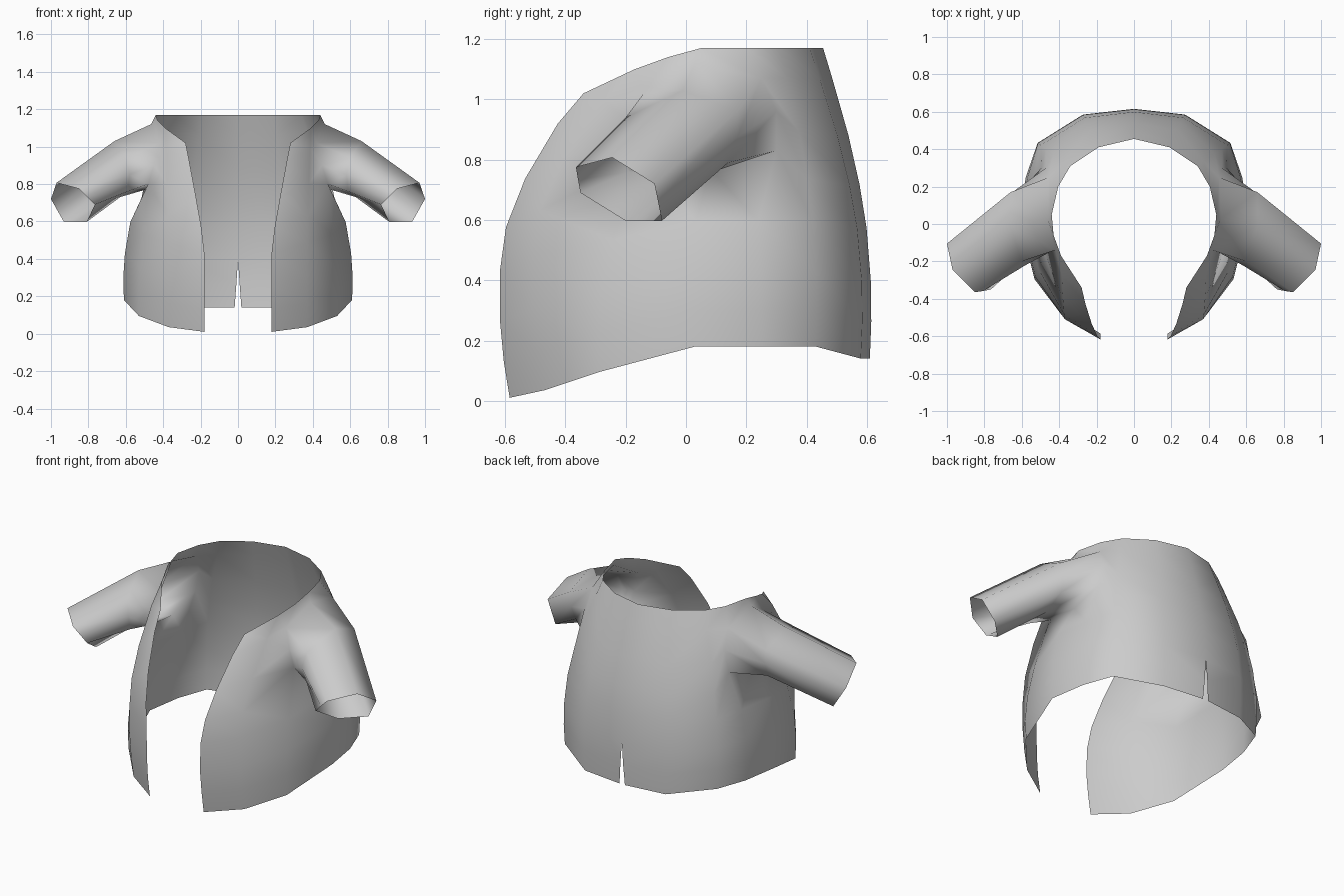
import bpy, bmesh
from mathutils import Vector

if "Cube" in bpy.data.objects:
    bpy.data.objects.remove(bpy.data.objects["Cube"])

# Half body: columns from centre back round to the front edge (hem point, neckline point)
columns = [
    ((0, .61, .14), (0, .455, 1.17)),
    ((.27, .58, .14), (.19, .41, 1.17)),
    ((.51, .43, .18), (.34, .31, 1.17)),
    ((.575, .25, .18), (.405, .20, 1.17)),
    ((.61, .03, .18), (.44, .05, 1.17)),
    ((.53, -.29, .095), (.43, -.06, 1.14)),
    ((.37, -.47, .035), (.39, -.17, 1.10)),
    ((.18, -.585, .01), (.28, -.34, 1.02)),
]
# Heights and how far each row has moved in from hem to neckline
rows = [0, .12, .25, .42, .56, .72, .90, 1]
back = [0, -.03, -.02, .07, .22, .46, .80, 1]
side = [0, -.02, .03, .20, .48, .70, .84, 1]
front_y = [0, -.08, -.13, -.13, -.05, .21, .65, 1]
front_x = [0, 0, -.02, 0, .17, .46, .80, 1]

# Armhole edge as (column, row): point, in order round the sleeve
armhole = {
    (3, 4): (.495, .30, .83), (4, 4): (.495, .08, .77), (5, 4): (.48, -.15, .80),
    (5, 5): (.45, -.15, .90), (5, 6): (.42, -.14, 1.02), (4, 6): (.465, .03, 1.12),
    (3, 6): (.455, .25, 1.07), (3, 5): (.47, .30, .96),
}
elbow = [(.64, .14, .79), (.63, 0, .73), (.59, -.19, .76), (.58, -.22, .85),
         (.60, -.20, .94), (.66, -.01, 1.03), (.66, .17, .96), (.65, .17, .875)]
cuff = [(.93, -.08, .597), (.81, -.20, .597), (.765, -.35, .69), (.807, -.358, .733),
        (.85, -.365, .775), (.97, -.245, .807), (1.0, -.105, .72), (.965, -.092, .658)]

bm = bmesh.new()
grid = {}
for c, (hem, neck) in enumerate(columns):
    fx, fy = (back, back) if c < 3 else (side, side) if c < 6 else (front_x, front_y)
    for r, t in enumerate(rows):
        p = Vector((hem[0] + (neck[0] - hem[0]) * fx[r],
                    hem[1] + (neck[1] - hem[1]) * fy[r],
                    hem[2] + (neck[2] - hem[2]) * t))
        if c == 0 and r < 2:
            p.x = (.018, .009)[r]          # back vent
        grid[c, r] = bm.verts.new(armhole.get((c, r), p))

# Body panels, leaving the armhole open
for c in range(len(columns) - 1):
    for r in range(len(rows) - 1):
        if not (c in (3, 4) and r in (4, 5)):
            bm.faces.new([grid[c, r], grid[c, r + 1], grid[c + 1, r + 1], grid[c + 1, r]])

# Sleeve tube grown from the armhole
ring = [grid[k] for k in armhole]
for points in (elbow, cuff):
    nxt = [bm.verts.new(p) for p in points]
    for i in range(8):
        j = (i + 1) % 8
        bm.faces.new([ring[i], ring[j], nxt[j], nxt[i]])
    ring = nxt

bmesh.ops.delete(bm, geom=[v for v in bm.verts if not v.link_faces], context='VERTS')
bmesh.ops.recalc_face_normals(bm, faces=bm.faces)
bm.faces.ensure_lookup_table()
if bm.faces[0].normal.y < 0:
    bmesh.ops.reverse_faces(bm, faces=bm.faces)
for f in bm.faces:
    f.smooth = True

mesh = bpy.data.meshes.new("jacket")
bm.to_mesh(mesh)
bm.free()
jacket = bpy.data.objects.new("jacket", mesh)
bpy.context.collection.objects.link(jacket)

# Other half
mirror = jacket.modifiers.new("mirror", 'MIRROR')
mirror.merge_threshold = .002
